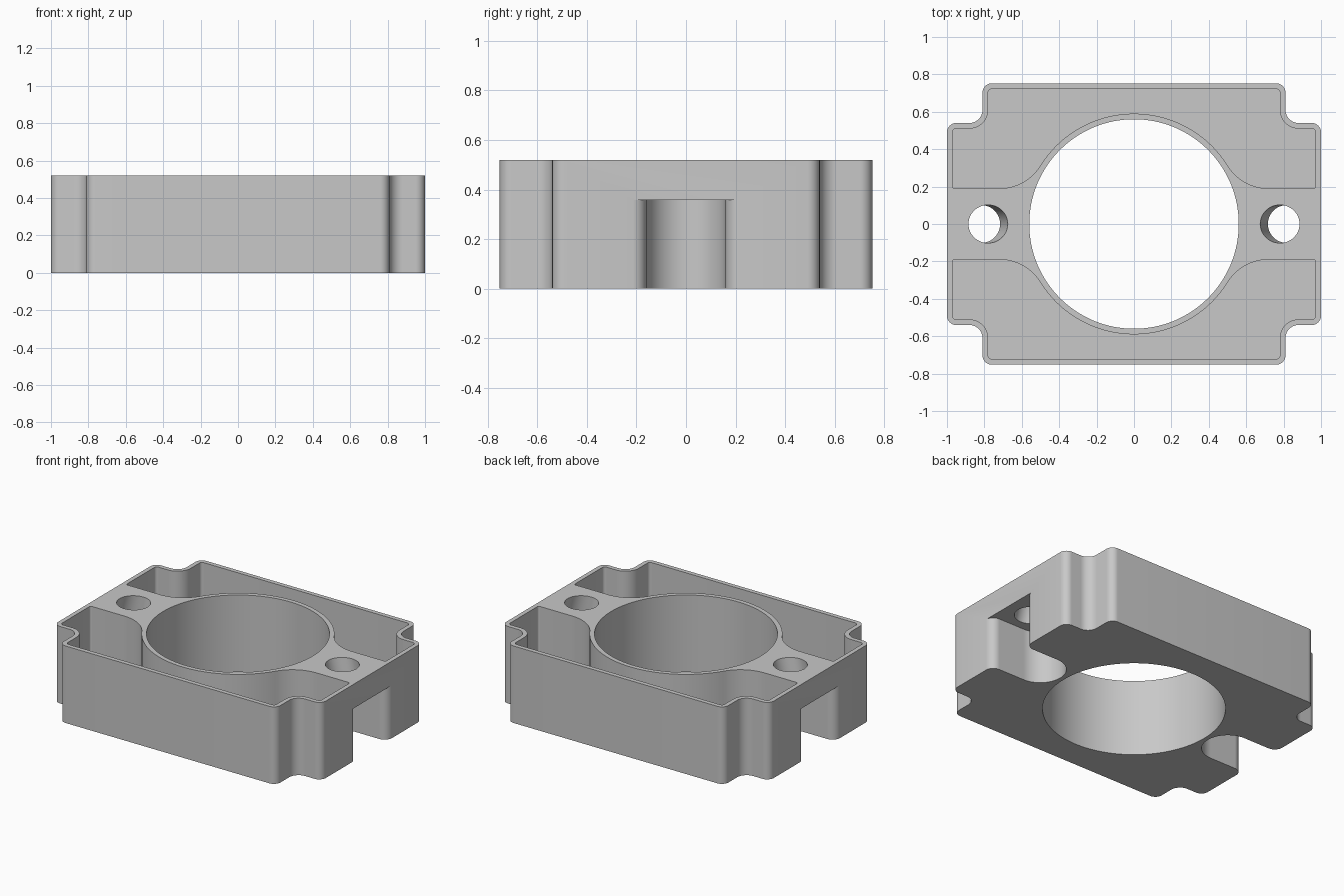
import bpy
import bmesh
import math
from mathutils import Vector, Matrix

if "Cube" in bpy.data.objects:
    bpy.data.objects.remove(bpy.data.objects["Cube"])

HEIGHT, WALL, BORE = 0.52, 0.03, 0.56
SLOT_TOP = 0.357

grey = bpy.data.materials.new("plain grey")
grey.use_nodes = True
grey.diffuse_color = (0.58, 0.58, 0.58, 1)
grey.node_tree.nodes["Principled BSDF"].inputs["Base Color"].default_value = (0.58, 0.58, 0.58, 1)


def arc(centre, radius, start, end, steps):
    return [Vector((centre[0] + radius * math.cos(start + (end - start) * i / steps),
                    centre[1] + radius * math.sin(start + (end - start) * i / steps)))
            for i in range(steps + 1)]


def rounded(corners, steps=12):
    """Replace every (x, y, radius) corner with a tangent arc."""
    points = []
    for i, (x, y, r) in enumerate(corners):
        p = Vector((x, y))
        if r == 0:
            points.append(p)
            continue
        a = (Vector(corners[i - 1][:2]) - p).normalized()
        b = (Vector(corners[(i + 1) % len(corners)][:2]) - p).normalized()
        half = a.angle(b) / 2
        centre = p + (a + b).normalized() * r / math.sin(half)
        begin = p + a * r / math.tan(half) - centre
        finish = p + b * r / math.tan(half) - centre
        start = math.atan2(begin.y, begin.x)
        sweep = math.atan2(finish.y, finish.x) - start
        sweep = (sweep + math.pi) % (2 * math.pi) - math.pi
        points += arc(centre, r, start, start + sweep, steps)
    return points


def prism(name, points, low, high, transforms=(Matrix(),)):
    """Extrude an outline upwards, once for every transform."""
    bm = bmesh.new()
    for transform in transforms:
        rings = [[bm.verts.new(transform @ Vector((p.x, p.y, z))) for p in points]
                 for z in (low, high)]
        for ring_verts in rings:
            bm.faces.new(ring_verts)
        for i in range(len(points)):
            bm.faces.new((rings[0][i - 1], rings[0][i], rings[1][i], rings[1][i - 1]))
    bmesh.ops.recalc_face_normals(bm, faces=bm.faces)
    mesh = bpy.data.meshes.new(name)
    bm.to_mesh(mesh)
    bm.free()
    mesh.materials.append(grey)
    obj = bpy.data.objects.new(name, mesh)
    bpy.context.collection.objects.link(obj)
    return obj


def cut(target, cutter):
    cutter.hide_render = True
    bpy.context.view_layer.objects.active = target
    mod = target.modifiers.new("cut", "BOOLEAN")
    mod.operation, mod.solver, mod.object = "DIFFERENCE", "EXACT", cutter
    bpy.context.view_layer.update()
    bpy.ops.object.modifier_apply(modifier=mod.name)
    bpy.data.objects.remove(cutter)


# Notched block
quarter = [(1.0, 0.54, 0.05), (0.81, 0.54, 0.07), (0.81, 0.752, 0.05)]
left_half = [(x, -y, r) for x, y, r in reversed(quarter)] + quarter
outline = left_half + [(-x, -y, r) for x, y, r in left_half]
body = prism("housing_body", rounded(outline), 0, HEIGHT)

# Central bore
cut(body, prism("bore_cutter", arc((0, 0), BORE, 0, math.tau, 128)[:-1], -0.1, 1))

# Front and back pockets, flowing around the bore ring
both_ends = [Matrix(), Matrix.Rotation(math.pi, 4, "Z")]
ring, inner_y, fillet_x = BORE + WALL, 0.19, 0.72
fillet = (fillet_x ** 2 + inner_y ** 2 - ring ** 2) / (2 * (ring - inner_y))
centre = Vector((fillet_x, inner_y + fillet))
meet = math.atan2(centre.y, centre.x)
right_edge = rounded([(0, inner_y, 0), (0.97, inner_y, 0.012), (0.97, 0.51, 0.02),
                      (0.78, 0.51, 0.1), (0.78, 0.722, 0.02), (0, 0.722, 0)])[1:-1]
sweep = arc(centre, fillet, meet - math.pi, -math.pi / 2, 20)
ring_half = arc((0, 0), ring, math.pi / 2, meet, 32)[:-1]
right_side = ring_half + sweep + right_edge
pocket = right_side + [Vector((-p.x, p.y)) for p in reversed(right_side[1:])]
cut(body, prism("pocket_cutter", pocket, WALL, 1, both_ends))

# End slots with flared mouths
upper = [(1.1, 0.2205, 0), (1.0005, 0.2205, 0), (1.0, 0.16, 0.06), (0.59, 0.16, 0.159)]
slot = rounded(upper + [(x, -y, r) for x, y, r in reversed(upper)], 20)
cut(body, prism("slot_cutter", slot, -0.1, SLOT_TOP, both_ends))

# Splayed screw holes through the slot roofs
hole = arc((0, 0), 0.102, 0, math.tau, 48)[:-1]
tilt = Matrix.Translation((0.78, 0, HEIGHT)) @ Matrix.Rotation(math.radians(-14), 4, "Y")
cut(body, prism("hole_cutter", hole, -0.25, 0.2, [spin @ tilt for spin in both_ends]))

# Smooth curved walls, sharp rims
bpy.ops.object.select_all(action="DESELECT")
body.select_set(True)
bpy.context.view_layer.objects.active = body
bpy.ops.object.shade_smooth_by_angle(angle=math.radians(30))
